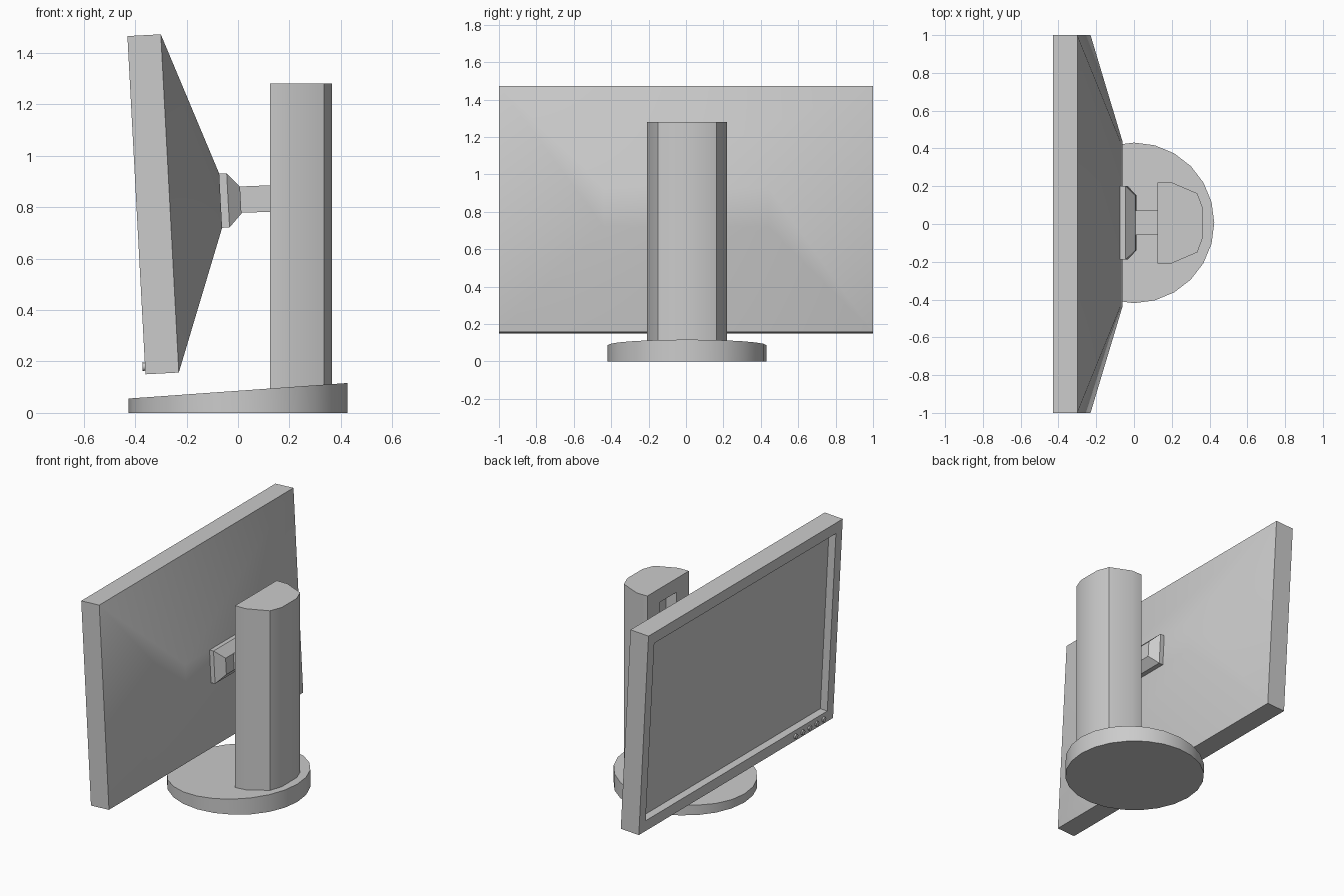
import bpy
import bmesh
from math import radians, sin, cos, pi
from mathutils import Matrix, Vector

cube = bpy.data.objects.get("Cube")
if cube:
    bpy.data.objects.remove(cube, do_unlink=True)

grey = bpy.data.materials.new("light_grey")
grey.use_nodes = True
COLOUR = (0.6, 0.6, 0.6, 1)
grey.diffuse_color = COLOUR
grey.node_tree.nodes["Principled BSDF"].inputs["Base Color"].default_value = COLOUR

# Frame of the tilted display: origin at its lower front edge
TILT = Matrix.Translation((-0.36, 0, 0.15)) @ Matrix.Rotation(radians(-3.05), 4, 'Y')
MID = 0.006  # sideways centre of the stand


def smooth(obj):
    bpy.ops.object.select_all(action='DESELECT')
    obj.select_set(True)
    bpy.context.view_layer.objects.active = obj
    bpy.ops.object.shade_smooth_by_angle(angle=radians(30))


def loft(name, rings, matrix=Matrix()):
    """Skin a list of equal-length point rings and cap both ends."""
    bm = bmesh.new()
    loops = [[bm.verts.new(matrix @ Vector(p)) for p in ring] for ring in rings]
    for a, b in zip(loops, loops[1:]):
        for i in range(len(a)):
            j = (i + 1) % len(a)
            bm.faces.new((a[i], a[j], b[j], b[i]))
    bm.faces.new(loops[0][::-1])
    bm.faces.new(loops[-1])
    bmesh.ops.recalc_face_normals(bm, faces=bm.faces)
    mesh = bpy.data.meshes.new(name)
    bm.to_mesh(mesh)
    bm.free()
    mesh.materials.append(grey)
    obj = bpy.data.objects.new(name, mesh)
    bpy.context.scene.collection.objects.link(obj)
    smooth(obj)
    return obj


def rect(x, half, low, high, y=0.0):
    return [(x, y - half, low), (x, y + half, low), (x, y + half, high), (x, y - half, high)]


def circle(radius, n):
    return [(radius * cos(2 * pi * i / n), radius * sin(2 * pi * i / n)) for i in range(n)]


# Display: recessed screen, bezel, side walls and sloping back
loft("display", [
    rect(0.05, 0.935, 0.07, 1.245),
    rect(0, 0.935, 0.07, 1.245),
    rect(0, 1, 0, 1.317),
    rect(0.13, 1, 0, 1.317),
    rect(0.328, 0.44, 0.553, 0.764),
], TILT)

# Control buttons on the lower bezel
for k in range(5):
    y = -0.61 - 0.072 * k
    rings = [[(x, y + a, 0.03 + b) for a, b in circle(0.016, 12)] for x in (0.01, -0.01)]
    loft(f"button_{k + 1}", rings, TILT)

# Mounting plate and arm
loft("mount_plate", [
    rect(0.32, 0.195, 0.553, 0.764, MID),
    rect(0.357, 0.195, 0.553, 0.764, MID),
    rect(0.406, 0.145, 0.604, 0.709, MID),
], TILT)
loft("arm", [rect(0, 0.065, 0.778, 0.88, MID), rect(0.2, 0.065, 0.784, 0.888, MID)])

# Column with a slot in which the arm slides
side = [(0.125, 0.214), (0.2, 0.214), (0.335, 0.156), (0.365, 0.077)]
profile = side + [(x, -y) for x, y in reversed(side)]
column = loft("column", [[(x, y + MID, z) for x, y in profile] for z in (0.05, 1.28)])
cutter = loft("slot_cutter", [rect(0.05, 0.085, 0.35, 1.19, MID),
                              rect(0.2, 0.085, 0.35, 1.19, MID)])
cutter.hide_render = True
cut = column.modifiers.new("slot", 'BOOLEAN')
cut.operation = 'DIFFERENCE'
cut.object = cutter
bpy.context.view_layer.objects.active = column
bpy.ops.object.modifier_apply(modifier=cut.name)
bpy.data.objects.remove(cutter, do_unlink=True)
smooth(column)

# Round base with a top that rises towards the column
disc = [(x, y + MID) for x, y in circle(0.425, 24)]
loft("base", [[(x, y, 0) for x, y in disc],
              [(x, y, 0.086 + 0.071 * x) for x, y in disc]])
